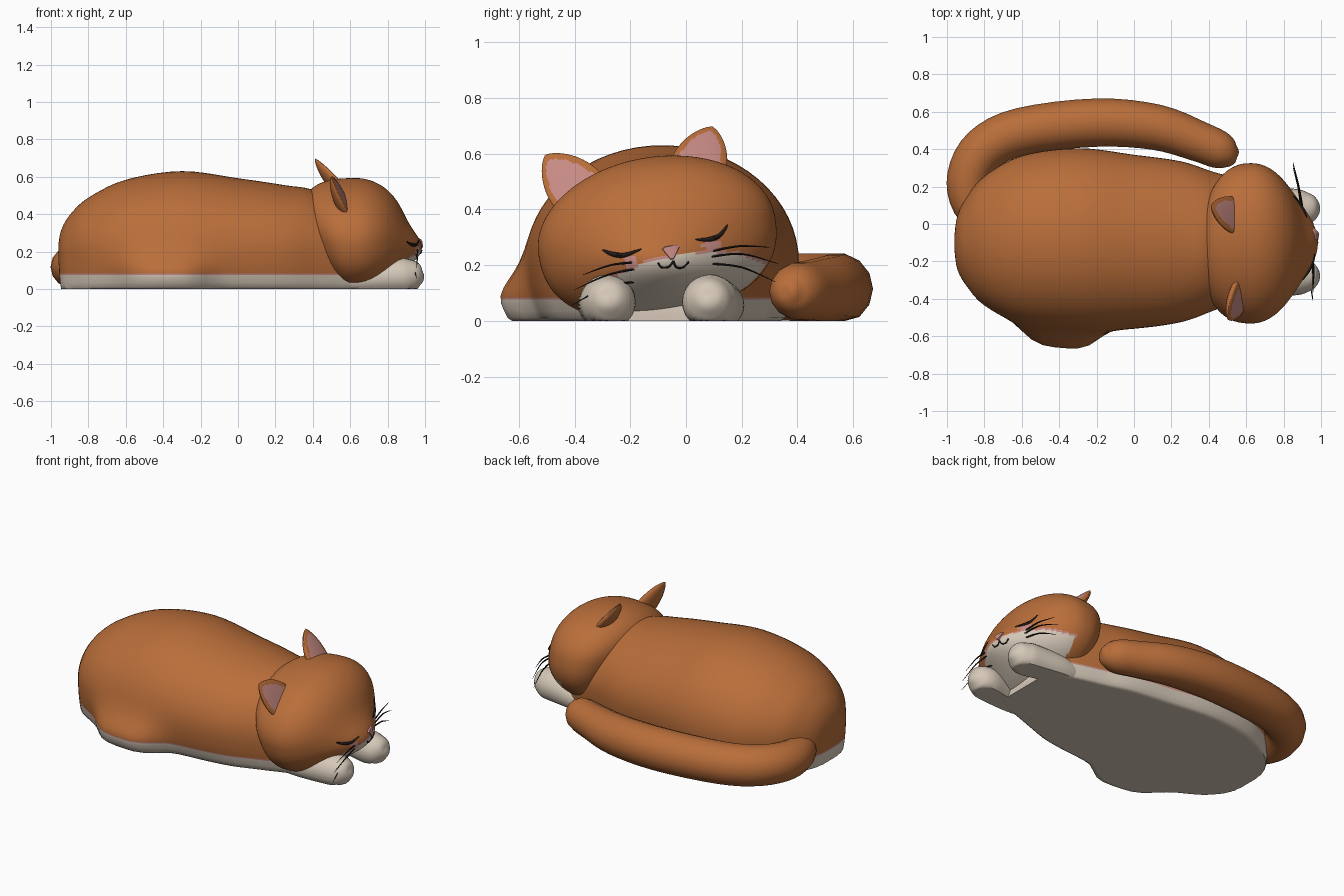
import bpy, bmesh, math
from mathutils import Vector, Matrix
from mathutils.bvhtree import BVHTree

if "Cube" in bpy.data.objects:
    bpy.data.objects.remove(bpy.data.objects["Cube"])


def material(name, rgb):
    m = bpy.data.materials.new(name)
    m.diffuse_color = (*rgb, 1)
    m.use_nodes = True
    m.node_tree.nodes["Principled BSDF"].inputs["Base Color"].default_value = m.diffuse_color
    return m


ORANGE = material("orange fur", (0.485, 0.155, 0.042))
CREAM = material("cream fur", (0.67, 0.58, 0.48))
PINK = material("soft pink", (0.57, 0.255, 0.23))
DARK = material("dark line", (0.015, 0.011, 0.009))


def finish(name, bm, mats, rule=None, angle=45):
    """Turn a bmesh into a smooth object, colouring faces by a rule."""
    bmesh.ops.recalc_face_normals(bm, faces=bm.faces)
    bm.normal_update()
    if rule:
        for f in bm.faces:
            f.material_index = rule(f.calc_center_median(), f.normal)
    me = bpy.data.meshes.new(name)
    bm.to_mesh(me)
    bm.free()
    for m in mats:
        me.materials.append(m)
    ob = bpy.data.objects.new(name, me)
    bpy.context.collection.objects.link(ob)
    bpy.ops.object.select_all(action='DESELECT')
    ob.select_set(True)
    bpy.context.view_layer.objects.active = ob
    bpy.ops.object.shade_smooth_by_angle(angle=math.radians(angle))
    return ob


def spline(rows, steps):
    """Catmull-Rom interpolation through tuples of any length."""
    out = []
    for i in range(len(rows) - 1):
        a, b, c, d = (rows[max(0, min(len(rows) - 1, i + k))] for k in (-1, 0, 1, 2))
        for s in range(steps):
            t = s / steps
            out.append([0.5 * (2 * q + (r - p) * t + (2 * p - 5 * q + 4 * r - w) * t * t
                               + (3 * q - p - 3 * r + w) * t ** 3)
                        for p, q, r, w in zip(a, b, c, d)])
    return out + [list(rows[-1])]


def loft(rings):
    bm = bmesh.new()
    loops = [[bm.verts.new(p) for p in ring] for ring in rings]
    n = len(loops[0])
    for a, b in zip(loops, loops[1:]):
        for i in range(n):
            bm.faces.new((a[i], a[(i + 1) % n], b[(i + 1) % n], b[i]))
    bm.faces.new(loops[0])
    bm.faces.new(loops[-1])
    return bm


def tube(points, sides, floor=False):
    """Tube through (x, y, z, radius) points, optionally flattened on the ground."""
    rings = []
    for i, p in enumerate(points):
        c = Vector(p[:3])
        t = Vector(points[min(i + 1, len(points) - 1)][:3]) - Vector(points[max(i - 1, 0)][:3])
        side = t.cross(Vector((0, 0, 1))).normalized()
        up = side.cross(t).normalized()
        ring = []
        for k in range(sides):
            a = 2 * math.pi * k / sides
            v = c + max(p[3], 0.0005) * (side * math.cos(a) + up * math.sin(a))
            if floor:
                v.z = max(0, v.z)
            ring.append(v)
        rings.append(ring)
    return loft(rings)


# Body: rows of x, top, bottom, near side, far side
rows = [(-0.96, 0.24, 0.17, -0.14, -0.06), (-0.945, 0.315, 0.06, -0.24, 0.04),
        (-0.9, 0.395, 0.0, -0.325, 0.135), (-0.8, 0.488, 0, -0.435, 0.255),
        (-0.6, 0.584, 0, -0.535, 0.365), (-0.3, 0.63, 0, -0.575, 0.405),
        (0.0, 0.592, 0, -0.56, 0.37), (0.25, 0.555, 0, -0.525, 0.335),
        (0.42, 0.52, 0, -0.465, 0.28), (0.56, 0.38, 0, -0.41, 0.24),
        (0.68, 0.2, 0, -0.36, 0.19), (0.76, 0.09, 0, -0.3, 0.13)]
rings = []
for x, top, bot, y0, y1 in spline(rows, 5):
    ring = []
    zc = min(0.21, (top + bot) / 2)
    for k in range(64):
        a = 2 * math.pi * k / 64
        c, s = math.cos(a), math.sin(a)
        power = 1.0 if s >= 0 else 0.4
        y = (y0 + y1) / 2 + (y1 - y0) / 2 * math.copysign(abs(c) ** power, c)
        z = zc + (top - zc) * s if s >= 0 else max(0, zc + (zc - bot) * 1.5 * s)
        if c < 0:  # folded hind leg swelling on the near side
            y -= 0.115 * min(1, -c * 1.5) * math.exp(
                -((x + 0.39) / 0.225) ** 4 - (max(0, z - 0.06) / 0.12) ** 2)
        ring.append((x, y, max(0, z)))
    rings.append(ring)
bm = loft(rings)
for h in (0.076, 0.084):
    bmesh.ops.bisect_plane(bm, geom=bm.verts[:] + bm.edges[:] + bm.faces[:],
                           plane_co=(0, 0, h), plane_no=(0, 0, 1))
finish("body", bm, (ORANGE, CREAM, PINK),
       lambda c, n: 1 if c.z < 0.076 else 2 if c.z < 0.084 else 0)

# Head: egg shape with slanted flat back, full cheeks and a muzzle swelling, rolled to one side
ROLL = math.radians(9.5)
bm = bmesh.new()
bmesh.ops.create_uvsphere(bm, u_segments=128, v_segments=84, radius=1)
rot = Matrix.Rotation(ROLL, 3, 'X')
for v in bm.verts:
    p = v.co.copy()
    if p.x < 0:
        r = math.hypot(p.y, p.z)
        p *= (abs(p.x) ** 2.6 + r ** 2.6) ** (-1 / 2.6)
    if p.z < 0:  # fuller cheeks below
        r = math.hypot(p.y, p.z)
        f = r * (abs(p.y) ** 2.4 + abs(p.z) ** 2.4) ** (-1 / 2.4) / max(r, 1e-6) if r > 1e-6 else 1
        f = r * f
        p.y, p.z = p.y * f, p.z * f
    depth = 0.268 if p.x > 0 else 0.245 * (1 + 0.42 * p.z)
    p = rot @ Vector((p.x * depth, p.y * 0.43, p.z * (0.283 if p.z > 0 else 0.29)))
    p += Vector((0.63, -0.105, 0.305))
    if p.x > 0.63:
        p.x += 0.1 * min(1, (p.x - 0.63) / 0.15) * math.exp(
            -((p.y + 0.09) / 0.22) ** 2 - ((p.z - 0.2) / 0.12) ** 2)
    p.z = max(p.z, 0.015)
    v.co = p


def face_colour(c, n):
    if c.x < 0.68:
        return 0
    for y, z in ((-0.195, 0.21), (0.09, 0.27)):  # blush under the eyes
        if math.hypot(c.y - y, (c.z - z) * 1.3) < 0.03:
            return 2
    y, z = c.y + 0.01, c.z - 0.09
    u = y * math.cos(ROLL) + z * math.sin(ROLL)
    w = z * math.cos(ROLL) - y * math.sin(ROLL)
    q = math.hypot(u / 0.34, w / 0.145)
    return 1 if q < 1 else 2 if q < 1.06 else 0


bm.normal_update()
skin = BVHTree.FromBMesh(bm)
finish("head", bm, (ORANGE, CREAM, PINK), face_colour)


def on_face(y, z):
    hit = skin.ray_cast(Vector((2, y, z)), Vector((-1, 0, 0)))[0]
    return hit.x if hit else 0.8


# Ears: thick rounded cones with pink inner faces
def ear(name, a, b, tip):
    a, b, tip = Vector(a), Vector(b), Vector(tip)
    mid = (a + b) / 2
    axis, side = tip - mid, (a - b).normalized()
    nrm = side.cross(axis).normalized()
    if nrm.x < 0:
        nrm = -nrm
    half = (a - b).length / 2
    rings = []
    for i in range(27):
        t = -0.3 + 1.3 * (i / 26)
        f = max(0.02, (1 - max(t, 0) ** 1.9) ** 0.72)
        rings.append([mid + axis * t + side * half * f * math.cos(k * math.pi / 24)
                      + nrm * math.sin(k * math.pi / 24) * f * (0.016 if k < 24 else 0.05)
                      for k in range(48)])

    def inner(c, n):
        d = c - mid
        t = d.dot(axis) / axis.length_squared
        edge = half * max(0, 1 - max(t / 0.86, 0) ** 1.9) ** 0.72
        return 1 if n.dot(nrm) > 0.3 and t < 0.86 and abs(d.dot(side)) < 0.76 * edge else 0
    finish(name, loft(rings), (ORANGE, PINK), inner)


ear("far_ear", (0.53, -0.05, 0.585), (0.545, 0.14, 0.53), (0.412, 0.095, 0.697))
ear("near_ear", (0.55, -0.31, 0.535), (0.585, -0.465, 0.40), (0.5, -0.505, 0.595))

# Front legs with rounded paws, growing out of the chest
for name, pts in (
        ("far_front_leg", [(0.5, 0.14, 0.045, 0.05), (0.65, 0.13, 0.055, 0.08), (0.8, 0.1, 0.065, 0.095)]),
        ("near_front_leg", [(0.5, -0.31, 0.045, 0.05), (0.65, -0.305, 0.055, 0.08), (0.8, -0.29, 0.065, 0.095)])):
    y = 0.083 if name[0] == "f" else -0.278
    pts += [(0.89, y, 0.068, 0.098), (0.95, y, 0.076, 0.076), (0.983, y, 0.078, 0.042),
            (0.993, y, 0.08, 0.004)]
    finish(name, tube(spline(pts, 4), 24, True), (CREAM,))

# Tail curled along the far side
tail = [(-0.76, -0.04, 0.13, 0.08), (-0.87, 0.1, 0.12, 0.1), (-0.885, 0.25, 0.118, 0.115),
        (-0.8, 0.4, 0.12, 0.123), (-0.6, 0.495, 0.118, 0.127), (-0.2, 0.542, 0.115, 0.129),
        (0.12, 0.517, 0.112, 0.122), (0.35, 0.44, 0.108, 0.108), (0.46, 0.395, 0.106, 0.1),
        (0.52, 0.375, 0.105, 0.072), (0.55, 0.37, 0.105, 0.035), (0.557, 0.368, 0.105, 0.003)]
finish("tail", tube(spline(tail, 4), 14, True), (ORANGE,))


# Face lines laid on the head surface
def face_line(name, pts, width, taper):
    path = spline(pts, 6)
    n = len(path) - 1
    finish(name, tube([(on_face(y, z) + 0.001, y, z, width * (
        0.2 + 0.8 * math.sin(math.pi * i / n) if taper else 1)) for i, (y, z) in enumerate(path)], 8), (DARK,))


face_line("near_closed_eye", [(-0.3, 0.255), (-0.265, 0.24), (-0.22, 0.236), (-0.16, 0.258)], 0.009, True)
face_line("far_closed_eye", [(0.035, 0.292), (0.08, 0.292), (0.12, 0.306), (0.15, 0.345)], 0.009, True)
face_line("mouth_near_side", [(-0.1, 0.208), (-0.088, 0.192), (-0.062, 0.194), (-0.045, 0.215)], 0.0035, False)
face_line("mouth_far_side", [(-0.045, 0.215), (-0.035, 0.193), (-0.01, 0.192), (0.01, 0.212)], 0.0035, False)

# Nose: rounded triangular wedge
bm = bmesh.new()
corners = [(-0.088, 0.258), (-0.078, 0.268), (-0.03, 0.276), (-0.02, 0.268), (-0.043, 0.22), (-0.056, 0.218)]
back = [bm.verts.new((on_face(y, z) - 0.01, y, z)) for y, z in corners]
front = [bm.verts.new((on_face(y, z) + 0.012, y * 0.85 - 0.008, z * 0.85 + 0.037)) for y, z in corners]
for i in range(6):
    j = (i + 1) % 6
    bm.faces.new((back[i], back[j], front[j], front[i]))
bm.faces.new(front)
bm.faces.new(back)
finish("nose", bm, (PINK,), angle=60)

# Whiskers: root, middle and tip in y and z, fanning off the cheeks
whiskers = [[(0.085, 0.247), (0.19, 0.268), (0.3, 0.264)], [(0.08, 0.228), (0.2, 0.24), (0.33, 0.205)],
            [(0.085, 0.205), (0.2, 0.192), (0.32, 0.14)], [(-0.18, 0.21), (-0.27, 0.2), (-0.37, 0.165)],
            [(-0.175, 0.187), (-0.28, 0.165), (-0.4, 0.112)], [(-0.18, 0.14), (-0.29, 0.12), (-0.41, 0.055)]]
for i, ((y0, z0), (y1, z1), (y2, z2)) in enumerate(whiskers):
    root = on_face(y0, z0)
    end = 0.85 if y2 > 0 else 0.955
    pts = [(root - 0.01, y0, z0, 0.0045), (max((root + end) / 2, on_face(y1, z1) + 0.006), y1, z1, 0.004),
           (end, y2, z2, 0.001)]
    finish(f"whisker_{i + 1}", tube(spline(pts, 6), 6), (DARK,))
